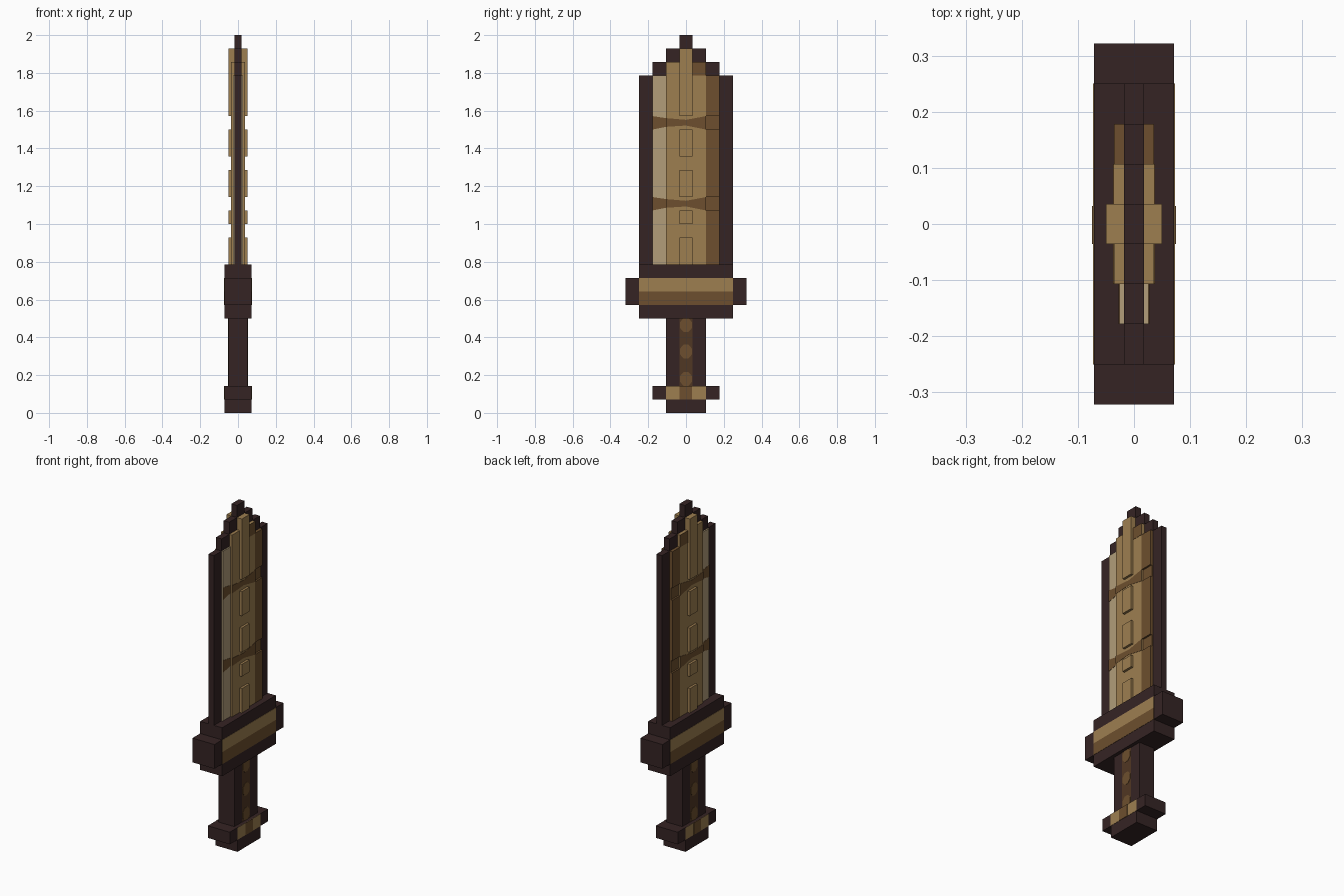
import bpy, bmesh, math

if "Cube" in bpy.data.objects:
    bpy.data.objects.remove(bpy.data.objects["Cube"])

U = 2 / 28          # one block of the design
T = 0.0015          # thickness of painted plates


def material(name, rgb):
    lin = [(c / 255 / 12.92) if c < 11 else ((c / 255 + 0.055) / 1.055) ** 2.4 for c in rgb]
    m = bpy.data.materials.new(name)
    m.diffuse_color = (*lin, 1)
    m.use_nodes = True
    m.node_tree.nodes["Principled BSDF"].inputs["Base Color"].default_value = m.diffuse_color
    return m


DARK = material("dark_wood", (53, 36, 36))
TAN = material("tan", (157, 126, 80))
LIGHT = material("light_tan", (178, 157, 122))
BROWN = material("brown", (109, 79, 46))
DEEP = material("deep_brown", (80, 55, 35))


def prism(name, outline, x0, x1, mat, both=False):
    """Extrude a (y, z) outline from x0 to x1; optionally repeat on the -x side."""
    bm = bmesh.new()
    for s in ((1, -1) if both else (1,)):
        a = [bm.verts.new((s * x0, y, z)) for y, z in outline]
        b = [bm.verts.new((s * x1, y, z)) for y, z in outline]
        n = len(a)
        bm.faces.new(a)
        bm.faces.new(b)
        for i in range(n):
            j = (i + 1) % n
            bm.faces.new((a[i], a[j], b[j], b[i]))
    bmesh.ops.recalc_face_normals(bm, faces=bm.faces)
    me = bpy.data.meshes.new(name)
    bm.to_mesh(me)
    bm.free()
    me.materials.append(mat)
    ob = bpy.data.objects.new(name, me)
    bpy.context.collection.objects.link(ob)
    return ob


def rect(y0, y1, z0, z1):
    return [(y0 * U, z0 * U), (y1 * U, z0 * U), (y1 * U, z1 * U), (y0 * U, z1 * U)]


# Pommel and its crosspiece
prism("pommel", rect(-1.5, 1.5, 0, 1), -U, U, DARK)
prism("pommel_crosspiece", rect(-2.5, 2.5, 1, 2), -U, U, DARK)
prism("pommel_inlay", rect(-1.5, 1.5, 1, 2), U, U + T, TAN, True)
prism("pommel_inlay_centre", rect(-0.5, 0.45, 1, 2), U, U + 2 * T, BROWN, True)

# Grip with a wrapped centre strip
G = 0.051
prism("grip", rect(-1.5, 1.5, 2, 7), -G, G, DARK)
prism("grip_strip", rect(-0.5, 0.5, 2, 7), G, G + T, DEEP, True)
for k, z in enumerate((0.18, 0.325, 0.465)):
    spot = [(0.034 * math.cos(math.pi * (i + .5) / 4), z + 0.04 * math.sin(math.pi * (i + .5) / 4))
            for i in range(8)]
    prism(f"grip_spot_{k}", spot, G + T, G + 2 * T, BROWN, True)

# Guard with end blocks and two-tone inlay
prism("guard", rect(-3.5, 3.5, 7, 11), -U, U, DARK)
for s in (-1, 1):
    prism("guard_end", rect(s * 3.5, s * 4.5, 8, 10), -U, U, DARK)
prism("guard_inlay_upper", rect(-3.5, 3.5, 9, 10), U, U + T, TAN, True)
prism("guard_inlay_lower", rect(-3.5, 3.5, 8, 9), U, U + T, BROWN, True)

# Blade core with a stepped tip
right = [(3.5, 11), (3.5, 25), (2.5, 25), (2.5, 26), (1.5, 26), (1.5, 27), (0.5, 27), (0.5, 28)]
outline = right + [(-y, z) for y, z in reversed(right)]
C = 0.018
prism("blade_core", [(y * U, z * U) for y, z in outline], -C, C, DARK)

# Layered blade faces
L1, L2, L3 = 0.026, 0.036, 0.05
prism("blade_light_edge", rect(-2.5, -1.5, 11, 25), C, L1, LIGHT, True)
prism("blade_middle", rect(-1.5, 1.5, 11, 26), C, L2, TAN, True)
prism("blade_shaded_edge", rect(1.5, 2.5, 11, 25), C, L1, BROWN, True)
for z0, z1 in ((11, 15), (16, 21), (22, 25)):
    prism("shaded_edge_panel", rect(1.5, 2.5, z0, z1), L1, L2, BROWN, True)
prism("shaded_tip_patch", rect(0.5, 1.5, 25, 26), L2, L2 + T, BROWN, True)
for z0, z1 in ((11, 13), (14, 15), (16, 18), (19, 21), (22, 27)):
    prism("centre_ridge", rect(-0.5, 0.5, z0, z1), C, L3, TAN, True)

# Painted bands across the blade, narrow in the middle
for z in (15, 21):
    prism("band_edge", [(-2.5 * U, z * U), (-1.5 * U, (z + .2) * U),
                        (-1.5 * U, (z + .85) * U), (-2.5 * U, (z + 1) * U)], L1, L1 + T, BROWN, True)
    prism("band_middle", [(-1.5 * U, (z + .2) * U), (0, (z + .3) * U), (1.5 * U, z * U),
                          (1.5 * U, (z + 1) * U), (0, (z + .72) * U), (-1.5 * U, (z + .85) * U)],
          L2, L2 + T, BROWN, True)
